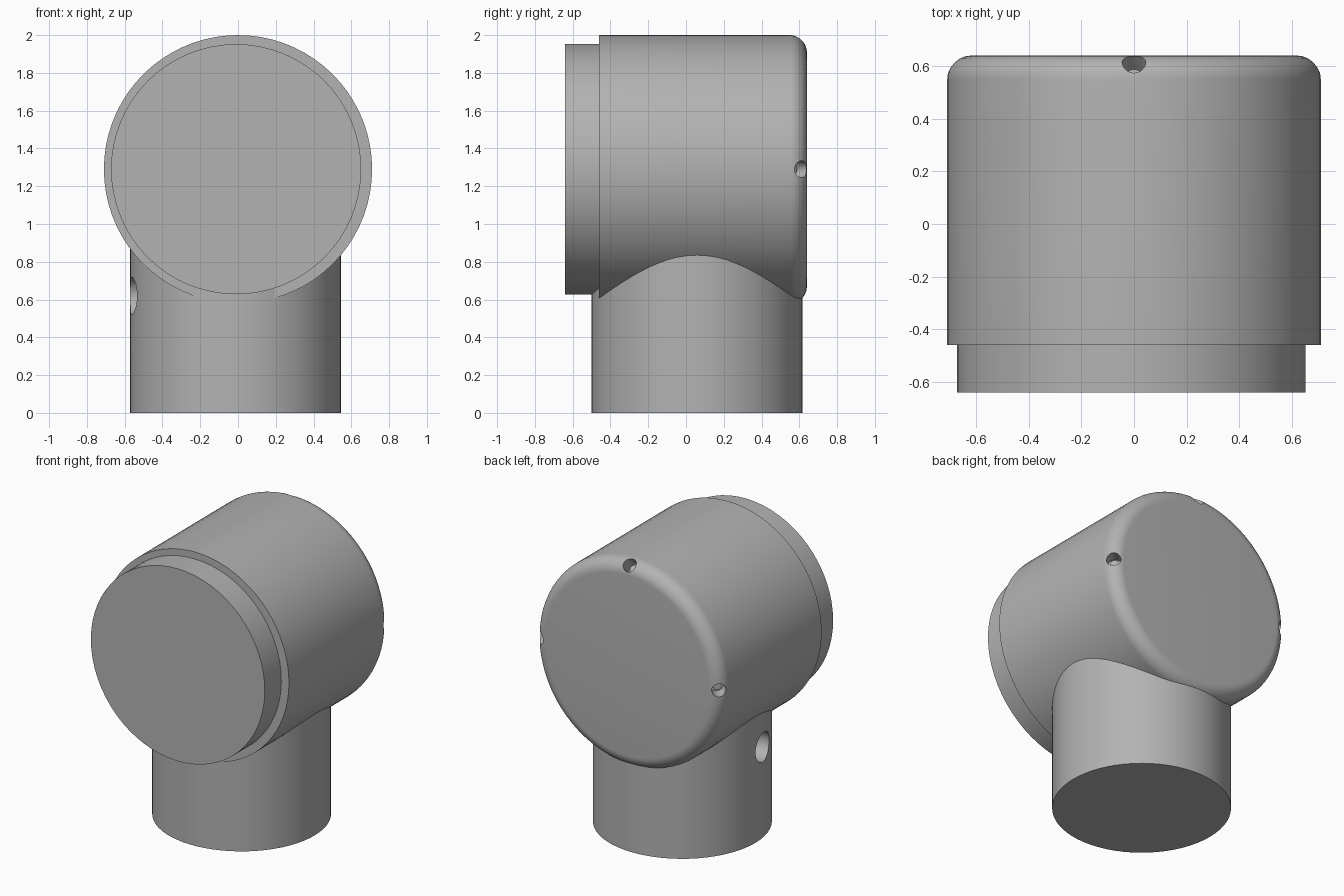
import bpy, bmesh
from math import sin, cos, pi, radians
from mathutils import Vector

cube = bpy.data.objects.get("Cube")
if cube:
    bpy.data.objects.remove(cube, do_unlink=True)

# Single grey finish
GREY = (0.45, 0.45, 0.45, 1)
grey = bpy.data.materials.new("plain_grey")
grey.use_nodes = True
grey.diffuse_color = GREY
grey.node_tree.nodes["Principled BSDF"].inputs["Base Color"].default_value = GREY


def lathe(name, profile, center, axis, sides=64):
    """Solid of revolution from (radius, height) pairs along an axis."""
    bm = bmesh.new()
    rings = [[bm.verts.new((r * cos(2 * pi * i / sides), r * sin(2 * pi * i / sides), h))
              for i in range(sides)] for r, h in profile]
    for low, high in zip(rings, rings[1:]):
        for i in range(sides):
            j = (i + 1) % sides
            bm.faces.new((low[i], low[j], high[j], high[i]))
    bm.faces.new(rings[0][::-1])
    bm.faces.new(rings[-1])
    turn = Vector(axis).to_track_quat('Z', 'Y').to_matrix()
    bmesh.ops.rotate(bm, cent=(0, 0, 0), matrix=turn, verts=bm.verts)
    bmesh.ops.translate(bm, vec=center, verts=bm.verts)
    mesh = bpy.data.meshes.new(name)
    bm.to_mesh(mesh)
    bm.free()
    mesh.materials.append(grey)
    obj = bpy.data.objects.new(name, mesh)
    bpy.context.collection.objects.link(obj)
    return obj


def activate(obj):
    bpy.ops.object.select_all(action='DESELECT')
    obj.select_set(True)
    bpy.context.view_layer.objects.active = obj


def drill(target, center, axis, radius, depth):
    """Blind round hole; axis points out of the surface."""
    cutter = lathe("hole_cutter", [(radius, -depth), (radius, 0.2)], center, axis, 32)
    cutter.hide_render = True
    mod = target.modifiers.new("hole", 'BOOLEAN')
    mod.operation = 'DIFFERENCE'
    mod.solver = 'EXACT'
    mod.object = cutter
    activate(target)
    bpy.ops.object.modifier_apply(modifier=mod.name)
    bpy.data.objects.remove(cutter, do_unlink=True)


MID = 1.29       # height of the housing axis
R, BACK, ROUND = 0.71, 0.64, 0.09

# Housing drum with a rounded rear rim
rim = [(R - ROUND + ROUND * cos(a), BACK - ROUND + ROUND * sin(a))
       for a in (radians(90 * k / 10) for k in range(11))]
housing = lathe("housing", [(R, -0.46)] + rim, (0, 0, MID), (0, 1, 0), 72)

# Front lens cover
cover = lathe("front_cover", [(0.662, -0.64), (0.662, -0.4)], (-0.01, 0, MID), (0, 1, 0))

# Upright post below the housing
post = lathe("post", [(0.558, 0), (0.558, 1.1)], (-0.013, 0.058, 0), (0, 0, 1))

# Angled screw holes in the rear rim: both sides and top
for x, z in ((1, 0), (-1, 0), (0, 1)):
    at = Vector((x * 0.68, 0.612, MID + z * 0.68))
    drill(housing, at, (x, 1, z), 0.045, 0.09)
    lathe("screw", [(0.026, -0.1), (0.026, -0.06)], at, (x, 1, z), 16)

# Cable hole in the side of the post
drill(post, (-0.56, -0.04, 0.62), (-1, 0, 0), 0.1, 0.14)

for obj in (housing, cover, post):
    activate(obj)
    bpy.ops.object.shade_smooth_by_angle(angle=radians(30))
